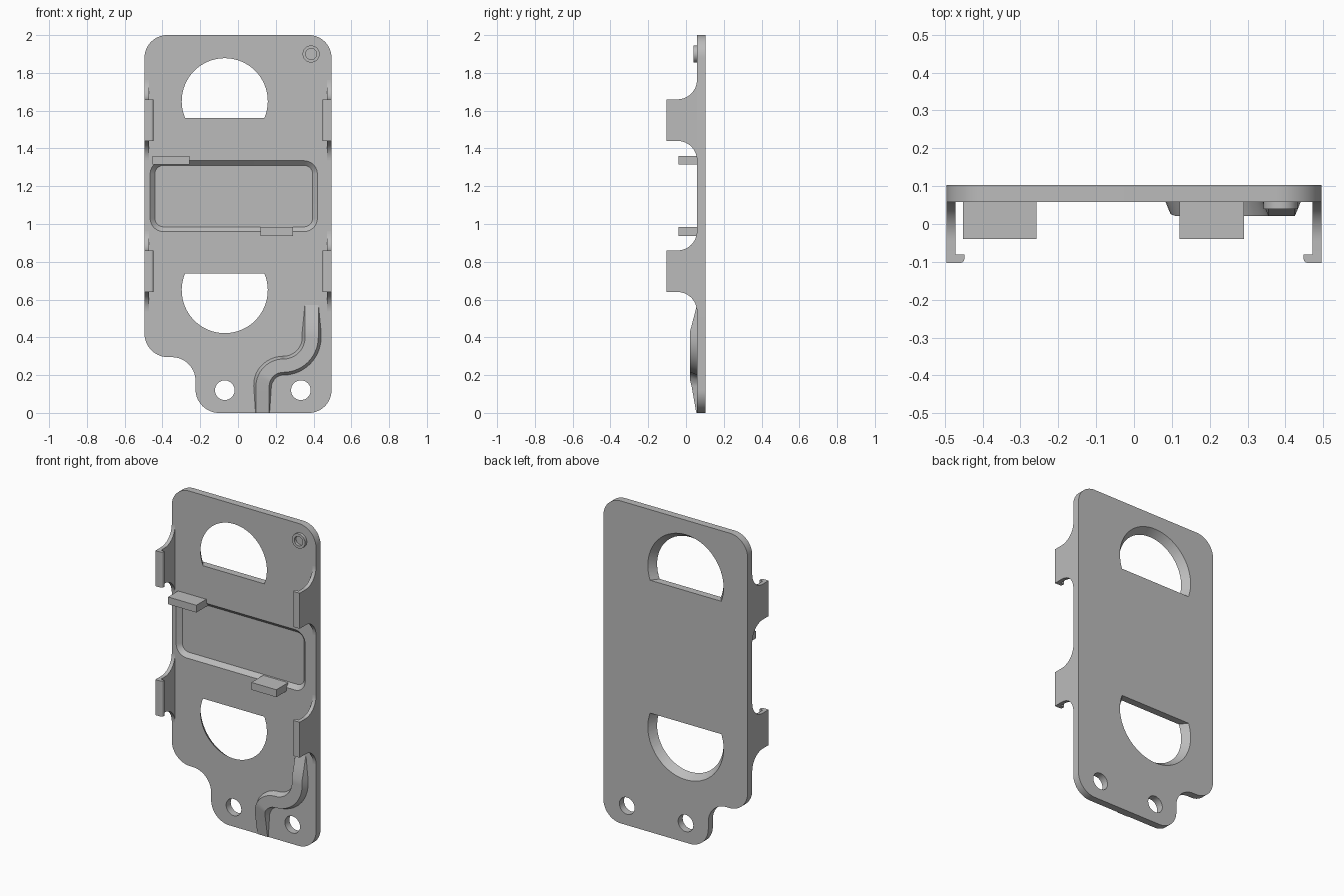
import bpy, bmesh
from math import sin, cos, pi, asin, radians

if "Cube" in bpy.data.objects:
    bpy.data.objects.remove(bpy.data.objects["Cube"])

FRONT, BACK, SIDE = 0.058, 0.103, 0.495

grey = bpy.data.materials.new("plain grey")
grey.use_nodes = True
grey.diffuse_color = (0.5, 0.5, 0.5, 1)
grey.node_tree.nodes["Principled BSDF"].inputs["Base Color"].default_value = (0.5, 0.5, 0.5, 1)


def loft(name, rings, closed=False):
    """Skin matching rings of 3D points; cap the ends, or join last to first."""
    bm = bmesh.new()
    loops = [[bm.verts.new(p) for p in ring] for ring in rings]
    n = len(loops[0])
    pairs = list(zip(loops, loops[1:]))
    if closed:
        pairs.append((loops[-1], loops[0]))
    else:
        bm.faces.new(loops[0])
        bm.faces.new(loops[-1])
    for a, b in pairs:
        for i in range(n):
            j = (i + 1) % n
            bm.faces.new((a[i], a[j], b[j], b[i]))
    bmesh.ops.recalc_face_normals(bm, faces=bm.faces)
    mesh = bpy.data.meshes.new(name)
    bm.to_mesh(mesh)
    bm.free()
    mesh.materials.append(grey)
    ob = bpy.data.objects.new(name, mesh)
    bpy.context.collection.objects.link(ob)
    return ob


def arc(cx, cz, r, start, end, steps=14):
    return [(cx + r * cos(radians(start + (end - start) * i / steps)),
             cz + r * sin(radians(start + (end - start) * i / steps))) for i in range(steps + 1)]


def at_y(points, y):
    return [(x, y, z) for x, z in points]


def circle(cx, cz, r):
    return arc(cx, cz, r, 0, 360, 48)[:-1]


def rounded_rect(x0, x1, z0, z1, r):
    return (arc(x0 + r, z0 + r, r, 180, 270) + arc(x1 - r, z0 + r, r, 270, 360)
            + arc(x1 - r, z1 - r, r, 0, 90) + arc(x0 + r, z1 - r, r, 90, 180))


def box(name, x0, x1, y0, y1, z0, z1):
    rect = [(x0, z0), (x1, z0), (x1, z1), (x0, z1)]
    return loft(name, [at_y(rect, y0), at_y(rect, y1)])


def shade(ob):
    bpy.ops.object.select_all(action='DESELECT')
    bpy.context.view_layer.objects.active = ob
    ob.select_set(True)
    bpy.ops.object.shade_smooth_by_angle(angle=radians(25))


def cut(ob, cutter):
    cutter.hide_render = True
    mod = ob.modifiers.new("cut", 'BOOLEAN')
    mod.object = cutter
    mod.solver = 'EXACT'
    bpy.context.view_layer.objects.active = ob
    bpy.ops.object.modifier_apply(modifier=mod.name)
    bpy.data.objects.remove(cutter)


# Plate with rounded corners and a stepped lower corner
outline = (arc(0.375, 1.88, 0.12, 0, 90) + arc(-0.375, 1.88, 0.12, 90, 180)
           + arc(-0.37, 0.42, 0.125, 180, 270) + arc(-0.35, 0.17, 0.125, 90, 0)
           + arc(-0.1, 0.125, 0.125, 180, 270) + arc(0.375, 0.12, 0.12, 270, 360))
plate = loft("plate", [at_y(outline, FRONT), at_y(outline, BACK)])


# D-shaped windows that widen towards the back
def window_ring(y, cz, flip):
    r = 0.228 + 0.032 * (y - FRONT) / (BACK - FRONT)
    a = asin(-0.088 / r) * 180 / pi
    return [(x, y, cz + flip * z) for x, z in arc(-0.07, 0, r, a, 180 - a, 40)]


for cz, flip in ((1.65, 1), (0.65, -1)):
    cut(plate, loft("window_cutter", [window_ring(y, cz, flip) for y in (0.04, 0.12)]))

# Screw holes
for x in (-0.07, 0.333):
    hole = circle(x, 0.12, 0.052)
    cut(plate, loft("hole_cutter", [at_y(hole, 0.04), at_y(hole, 0.12)]))

# Shallow label recess with sloped walls
recess = []
for y, grow in ((0.048, 0.01), (0.083, -0.025)):
    recess.append(at_y(rounded_rect(-0.465 - grow, 0.42 + grow, 0.96 - grow, 1.335 + grow,
                                    0.07 + grow), y))
cut(plate, loft("recess_cutter", recess))
shade(plate)

# Retaining tabs at the recess edges
box("upper_tab", -0.452, -0.258, -0.04, 0.075, 1.315, 1.36)
box("lower_tab", 0.12, 0.291, -0.04, 0.075, 0.937, 0.983)

# Side hooks: flared arms with inward lips
for side, side_name in ((1, "left"), (-1, "right")):
    for zc, level in ((1.55, "upper"), (0.75, "lower")):
        half, r = 0.11, 0.103
        top = [(-BACK, half)] + arc(FRONT - r, half + r, r, -90, 0)
        profile = top + [(y, -z) for y, z in reversed(top)]
        arm = loft(f"{level}_{side_name}_hook_arm",
                   [[(side * x, y, zc + z) for y, z in profile] for x in (0.472, SIDE)])
        shade(arm)
        lip = [(0.473, -0.08), (0.448, -0.08)] + arc(0.46, -0.091, 0.012, 180, 270, 6) + [(0.473, -BACK)]
        shade(loft(f"{level}_{side_name}_hook_lip",
                   [[(side * x, y, zc + z) for x, y in lip] for z in (-half, half)]))

# Small raised ring near the top corner
ring = [at_y(circle(0.387, 1.9, r), y)
        for r, y in ((0.045, FRONT), (0.045, 0.04), (0.029, 0.04), (0.029, FRONT))]
shade(loft("locating_ring", ring, closed=True))

# S-shaped raised rib with sloped sides and ramped ends
path = ([(0.39, 0.57), (0.39, 0.5), (0.39, 0.43)] + arc(0.24, 0.4, 0.15, 0, -90)
        + arc(0.24, 0.14, 0.11, 90, 180) + [(0.13, 0.07), (0.13, 0.0)])
sections = []
for i, (x, z) in enumerate(path):
    px, pz = path[max(i - 1, 0)]
    qx, qz = path[min(i + 1, len(path) - 1)]
    length = ((qx - px) ** 2 + (qz - pz) ** 2) ** 0.5
    nx, nz = -(qz - pz) / length, (qx - px) / length
    lift = max(0.02, min(1, (0.57 - z) / 0.14, (z + 0.02) / 0.21))
    base, crest = 0.036 + 0.014 * lift, 0.035
    sections.append([(x + nx * w, FRONT - h, z + nz * w) for w, h in
                     ((-base, 0), (-crest, 0.037 * lift), (crest, 0.037 * lift), (base, 0))])
shade(loft("cable_rib", sections))
